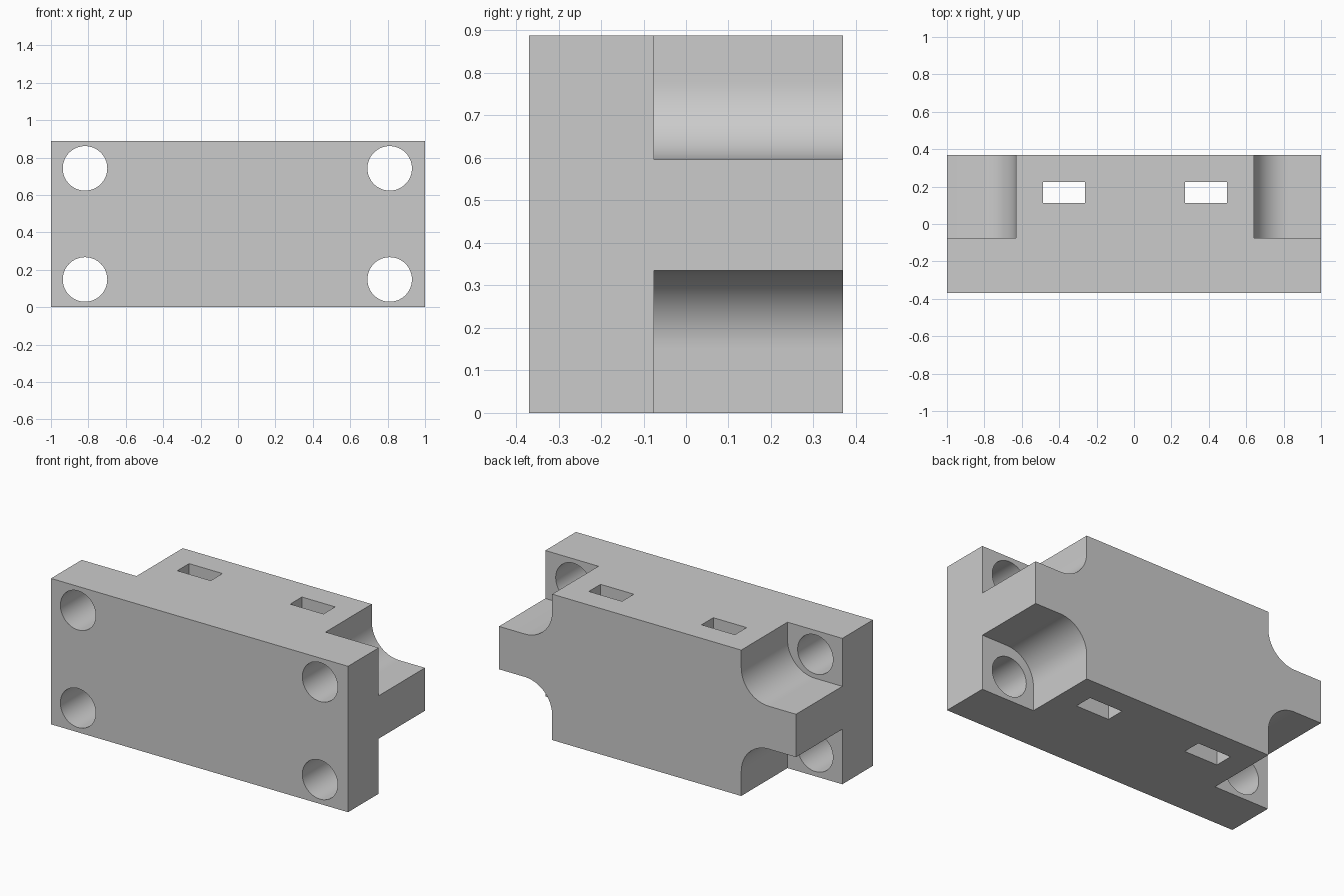
import bpy, bmesh, math
from mathutils import Vector

cube = bpy.data.objects.get("Cube")
if cube:
    bpy.data.objects.remove(cube, do_unlink=True)

HEIGHT, HALF_DEPTH = 0.888, 0.37
PLATE_BACK = -0.075      # rear face of the mounting plate
HOLE_R, FILLET_R = 0.119, 0.185
OUT = 0.1                # cutter overshoot

grey = bpy.data.materials.new("light grey")
grey.use_nodes = True
colour = (0.6, 0.6, 0.6, 1)
grey.diffuse_color = colour
grey.node_tree.nodes["Principled BSDF"].inputs["Base Color"].default_value = colour


def prism(name, outline, y0, y1):
    """Extrude an (x, z) outline along y."""
    bm = bmesh.new()
    face = bm.faces.new([bm.verts.new((x, y0, z)) for x, z in outline])
    new = bmesh.ops.extrude_face_region(bm, geom=[face])["geom"]
    bmesh.ops.translate(bm, vec=Vector((0, y1 - y0, 0)),
                        verts=[v for v in new if isinstance(v, bmesh.types.BMVert)])
    bmesh.ops.recalc_face_normals(bm, faces=bm.faces)
    mesh = bpy.data.meshes.new(name)
    bm.to_mesh(mesh)
    bm.free()
    mesh.materials.append(grey)
    obj = bpy.data.objects.new(name, mesh)
    bpy.context.collection.objects.link(obj)
    return obj


def rect(x0, x1, z0, z1):
    return [(x0, z0), (x1, z0), (x1, z1), (x0, z1)]


def arc(cx, cz, r, a0, a1, n):
    steps = [a0 + (a1 - a0) * i / n for i in range(n + 1)]
    return [(cx + r * math.cos(a), cz + r * math.sin(a)) for a in steps]


def cut(target, cutter):
    cutter.hide_render = True
    mod = target.modifiers.new("cut", 'BOOLEAN')
    mod.operation, mod.solver, mod.object = 'DIFFERENCE', 'EXACT', cutter
    bpy.context.view_layer.objects.active = target
    bpy.ops.object.modifier_apply(modifier=mod.name)
    bpy.data.objects.remove(cutter, do_unlink=True)


# Solid block
block = prism("mounting_block", rect(-1, 1, 0, HEIGHT), -HALF_DEPTH, HALF_DEPTH)

# Filleted corner notches behind the plate, each with a bolt hole
for side, inner, hole_x in ((-1, -0.631, -0.818), (1, 0.642, 0.811)):
    for up, floor, hole_z in ((-1, 0.335, 0.148), (1, 0.596, 0.742)):
        far_x = side * (1 + OUT)
        far_z = HEIGHT + OUT if up > 0 else -OUT
        cx, cz = inner + side * FILLET_R, floor + up * FILLET_R
        a0 = math.pi if side > 0 else 0
        a1 = -up * math.pi / 2 + (2 * math.pi if side > 0 and up > 0 else 0)
        outline = [(far_x, far_z), (inner, far_z)]
        outline += arc(cx, cz, FILLET_R, a0, a1, 20) + [(far_x, floor)]
        cut(block, prism("notch_cutter", outline, PLATE_BACK, HALF_DEPTH + OUT))

        circle = arc(hole_x, hole_z, HOLE_R, 0, 2 * math.pi, 64)[:-1]
        cut(block, prism("hole_cutter", circle, -HALF_DEPTH - OUT, PLATE_BACK + OUT))

# Vertical slots through the body
for x0, x1 in ((-0.487, -0.262), (0.273, 0.497)):
    cut(block, prism("slot_cutter", rect(x0, x1, -OUT, HEIGHT + OUT), 0.112, 0.225))

# Smooth fillets and holes, crisp edges elsewhere
bpy.ops.object.select_all(action='DESELECT')
block.select_set(True)
bpy.context.view_layer.objects.active = block
bpy.ops.object.shade_smooth_by_angle(angle=math.radians(30))
